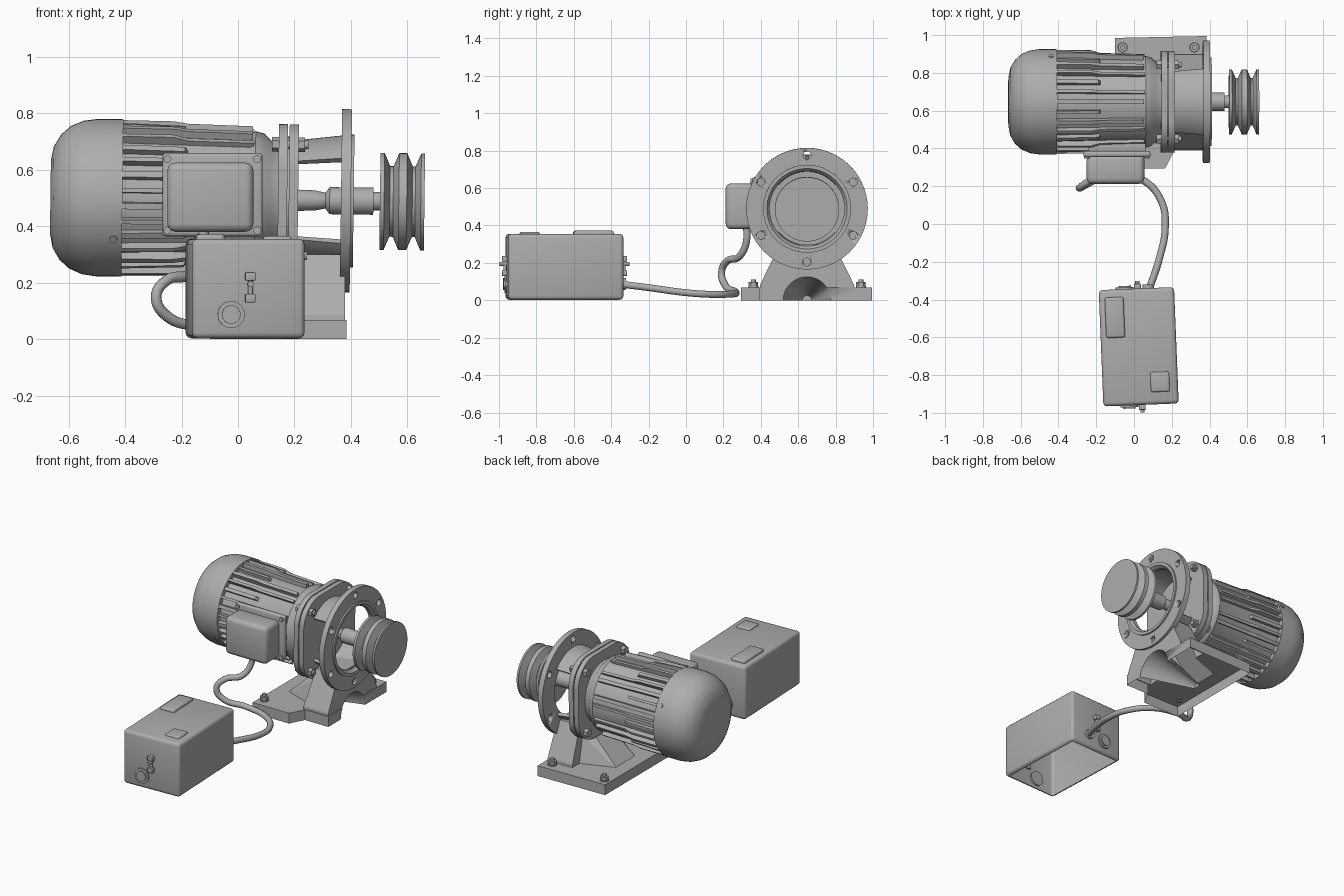
import bpy, bmesh, math
from mathutils import Vector, Matrix

if "Cube" in bpy.data.objects:
    bpy.data.objects.remove(bpy.data.objects["Cube"])

AY, AZ = 0.647, 0.491          # motor axis, parallel to x
grey = bpy.data.materials.new("machine_grey")
grey.use_nodes = True
grey.diffuse_color = (0.42, 0.42, 0.42, 1)
grey.node_tree.nodes["Principled BSDF"].inputs["Base Color"].default_value = grey.diffuse_color


def finish(name, bm, smooth=True):
    bmesh.ops.recalc_face_normals(bm, faces=bm.faces)
    mesh = bpy.data.meshes.new(name)
    bm.to_mesh(mesh)
    bm.free()
    ob = bpy.data.objects.new(name, mesh)
    bpy.context.collection.objects.link(ob)
    mesh.materials.append(grey)
    if smooth:
        bpy.ops.object.select_all(action='DESELECT')
        bpy.context.view_layer.objects.active = ob
        ob.select_set(True)
        bpy.ops.object.shade_smooth_by_angle(angle=math.radians(35))
    return ob


def lathe(name, profile, closed=False, start=0, sweep=math.tau, steps=56):
    """Turn (x, radius) points around the motor axis."""
    bm = bmesh.new()
    centre = Vector((0, AY, AZ))
    turn = Matrix.Rotation(start, 3, 'X')
    vs = [bm.verts.new(centre + turn @ Vector((x, 0, r))) for x, r in profile]
    edges = [bm.edges.new(p) for p in zip(vs, vs[1:])]
    if closed:
        edges.append(bm.edges.new((vs[-1], vs[0])))
    bmesh.ops.spin(bm, geom=vs + edges, cent=centre, axis=(1, 0, 0), angle=sweep, steps=steps)
    bmesh.ops.remove_doubles(bm, verts=bm.verts, dist=0.0005)
    bmesh.ops.holes_fill(bm, edges=bm.edges, sides=0)
    return finish(name, bm)


def box(name, centre, size, bevel=0.0, turn=0.0):
    bm = bmesh.new()
    bmesh.ops.create_cube(bm, size=1, matrix=Matrix.Diagonal((*size, 1)))
    if bevel:
        bmesh.ops.bevel(bm, geom=bm.edges[:], offset=bevel, segments=3, profile=0.5, affect='EDGES')
    bm.transform(Matrix.Translation(centre) @ Matrix.Rotation(turn, 4, 'Z'))
    return finish(name, bm)


def rod(name, centre, axis, r, depth, sides=20, r2=None):
    bm = bmesh.new()
    rot = Vector(axis).to_track_quat('Z', 'Y').to_matrix().to_4x4()
    bmesh.ops.create_cone(bm, cap_ends=True, segments=sides, radius1=r, depth=depth,
                          radius2=r if r2 is None else r2, matrix=Matrix.Translation(centre) @ rot)
    return finish(name, bm)


def prism(name, outline, push):
    bm = bmesh.new()
    face = bm.faces.new([bm.verts.new(p) for p in outline])
    new = bmesh.ops.extrude_face_region(bm, geom=[face])["geom"]
    bmesh.ops.translate(bm, vec=push, verts=[v for v in new if isinstance(v, bmesh.types.BMVert)])
    return finish(name, bm)


def hull(name, points):
    bm = bmesh.new()
    bmesh.ops.convex_hull(bm, input=[bm.verts.new(p) for p in points])
    return finish(name, bm, False)


def combine(ob, other, operation='DIFFERENCE'):
    mod = ob.modifiers.new("combine", 'BOOLEAN')
    mod.operation, mod.object, mod.solver = operation, other, 'EXACT'
    bpy.context.view_layer.objects.active = ob
    bpy.ops.object.modifier_apply(modifier=mod.name)
    bpy.data.objects.remove(other)


def open_bottom(ob):
    """Leave a hollow shell by removing the lowest flat faces."""
    bm = bmesh.new()
    bm.from_mesh(ob.data)
    low = min(v.co.z for v in bm.verts) + 0.001
    bmesh.ops.delete(bm, geom=[f for f in bm.faces if all(v.co.z < low for v in f.verts)], context='FACES')
    bm.to_mesh(ob.data)
    bm.free()


# Fan cowl, motor core and end bell
drive = [lathe("fan_cowl", [(-0.665, 0), (-0.665, 0.13), (-0.655, 0.18), (-0.63, 0.222), (-0.595, 0.253),
                            (-0.55, 0.272), (-0.5, 0.279), (-0.41, 0.279), (-0.41, 0)]),
         lathe("motor_core", [(-0.42, 0), (-0.42, 0.247), (0.04, 0.235), (0.06, 0.243), (0.09, 0.235),
                              (0.115, 0.21), (0.15, 0.2), (0.15, 0)])]
for a in (1.04, 4.16):
    drive.append(rod("cowl_screw", (-0.44, AY + 0.278 * math.sin(a), AZ + 0.278 * math.cos(a)),
                     (0, math.sin(a), math.cos(a)), 0.014, 0.012, 12))

# Cooling fins, some of them short
bm = bmesh.new()
count = 30
for i in range(count):
    spin = Matrix.Translation((0, AY, AZ)) @ Matrix.Rotation(math.tau * i / count, 4, 'X')
    half = 0.008 if i % 2 else 0.011
    end, tail = (0.055, 0.253) if i % 2 else (0.05, 0.26)
    side = [(-0.415, 0.22), (-0.415, 0.276), (-0.23, 0.274), (-0.18, tail + 0.006), (end, tail), (end, 0.22)]
    if i % 3 == 1:
        side = [(-0.415, 0.22), (-0.415, 0.27), (-0.19, 0.262), (-0.17, 0.22)]
    vs = [[bm.verts.new(spin @ Vector((x, s * half, r))) for x, r in side] for s in (-1, 1)]
    bm.faces.new(vs[0])
    bm.faces.new(vs[1])
    for k in range(len(side)):
        bm.faces.new((vs[0][k - 1], vs[0][k], vs[1][k], vs[1][k - 1]))
drive.append(finish("cooling_fins", bm, False))

# Two rounded square coupling plates with corner bolts
outline = []
for q in range(4):
    mid = math.pi / 4 + q * math.pi / 2
    cy, cz = (math.copysign(0.107, f(mid)) for f in (math.cos, math.sin))
    for k in range(11):
        a = q * math.pi / 2 + k * math.pi / 20
        outline.append((AY + cy + 0.162 * math.cos(a), AZ + cz + 0.162 * math.sin(a)))
for name, x, thick in (("motor_plate", 0.142, 0.032), ("gear_plate", 0.18, 0.033)):
    drive.append(prism(name, [(x, y, z) for y, z in outline], (thick, 0, 0)))
drive.append(lathe("plate_spigot", [(0.165, 0), (0.165, 0.225), (0.185, 0.225), (0.185, 0)]))
for sy in (-1, 1):
    for sz in (-1, 1):
        y, z = AY + 0.197 * sy, AZ + 0.197 * sz
        drive += [rod("plate_bolt", (0.185, y, z), (1, 0, 0), 0.015, 0.125, 14),
                  rod("bolt_head", (0.13, y, z), (1, 0, 0), 0.026, 0.025, 6),
                  rod("bolt_nut", (0.223, y, z), (1, 0, 0), 0.026, 0.024, 6)]

# Lantern: upper and lower walls, open at both sides
for name, mid in (("lantern_top", 0), ("lantern_bottom", math.pi)):
    drive.append(lathe(name, [(0.2, 0.195), (0.2, 0.212), (0.37, 0.232), (0.37, 0.21)], True,
                       mid - 0.86, 1.72, 20))

# Output flange ring with a raised lip and bolt holes
ring = lathe("output_flange", [(0.365, 0.2), (0.365, 0.325), (0.4, 0.325), (0.4, 0.235),
                               (0.41, 0.235), (0.41, 0.215), (0.39, 0.2)], True)
for k in range(6):
    a = k * math.pi / 3
    combine(ring, rod("hole_cutter", (0.385, AY + 0.285 * math.sin(a), AZ + 0.285 * math.cos(a)),
                      (1, 0, 0), 0.021, 0.2))
drive.append(ring)

# Shaft and double groove pulley
drive += [lathe("output_shaft", [(0.19, 0), (0.19, 0.038), (0.27, 0.036), (0.31, 0.028), (0.325, 0.048),
                                 (0.48, 0.048), (0.48, 0.033), (0.52, 0.033), (0.52, 0)]),
          lathe("pulley", [(0.503, 0), (0.503, 0.172), (0.518, 0.172), (0.538, 0.125), (0.55, 0.125),
                           (0.57, 0.172), (0.598, 0.172), (0.618, 0.125), (0.628, 0.125),
                           (0.648, 0.172), (0.661, 0.172), (0.661, 0)])]

# The whole drive line leans slightly down towards the pulley
pivot = Matrix.Translation((0.3, AY, AZ))
lean = pivot @ Matrix.Rotation(math.radians(0.75), 4, 'Y') @ pivot.inverted()
for part in drive:
    part.data.transform(lean)

# Foot: hollow casting of plate, pedestal and gusset, with a tapering tunnel beneath
foot = prism("foot", [(x, y, 0) for x, y in (
    (-0.1, 0.295), (0.165, 0.295), (0.215, 0.39), (0.385, 0.39), (0.385, 0.995), (-0.1, 0.985))],
    (0, 0, 0.068))
combine(foot, hull("pedestal", [(x, y, z) for x0, z, w in (
    (0.2, 0.02, 0.255), (0.2, 0.085, 0.25), (0.21, 0.2, 0.19), (0.22, 0.3, 0.145))
    for x in (x0, 0.38) for y in (AY - w, AY + w)]), 'UNION')
combine(foot, hull("gusset", [(x, AY + s * w, z) for s in (-1, 1) for x, w, z in (
    (-0.03, 0.1, 0.05), (0.24, 0.2, 0.05), (0.24, 0.13, 0.25), (0.16, 0.08, 0.23))]), 'UNION')
combine(foot, rod("tunnel_cutter", (0.22, AY, 0), (1, 0, 0), 0.025, 0.36, 32, 0.132))
open_bottom(foot)
for x, y in ((-0.06, 0.36), (-0.06, 0.935), (0.32, 0.935)):
    rod("foot_washer", (x, y, 0.071), (0, 0, 1), 0.027, 0.01)
    rod("foot_nut", (x, y, 0.085), (0, 0, 1), 0.026, 0.025, 6)
    rod("foot_stud", (x, y, 0.085), (0, 0, 1), 0.013, 0.055, 12)

# Terminal box on the motor flank
box("terminal_neck", (-0.09, 0.4, 0.512), (0.3, 0.05, 0.22))
box("terminal_base", (-0.09, 0.37, 0.512), (0.355, 0.032, 0.295), 0.012)
box("terminal_lid", (-0.098, 0.29, 0.503), (0.305, 0.155, 0.245), 0.028)
for x in (-0.25, 0.068):
    for z in (0.385, 0.638):
        rod("lid_screw", (x, 0.352, z), (0, 1, 0), 0.014, 0.012, 12)

# Control box, an open shell turned slightly, with its fittings
turn = math.radians(2.3)
origin = Vector((0.025, -0.65, 0))
spun = Matrix.Translation(origin) @ Matrix.Rotation(turn, 4, 'Z')
open_bottom(box("control_box", origin + Vector((0, 0, 0.179)), (0.399, 0.616, 0.352), 0.02, turn))
box("long_cover", spun @ Vector((-0.12, 0.16, 0.357)), (0.1, 0.215, 0.03), 0.012, turn)
box("small_cover", spun @ Vector((0.105, -0.19, 0.354)), (0.1, 0.105, 0.022), 0.009, turn)
for s in (-1, 1):
    out = Vector((-s * math.sin(turn), s * math.cos(turn), 0))
    rod("knob_rim", spun @ Vector((-0.062, s * 0.308, 0.087)), out, 0.048, 0.02, 24)
    rod("knob", spun @ Vector((-0.062, s * 0.313, 0.087)), out, 0.033, 0.024, 24)
    rod("latch_stem", spun @ Vector((0.006, s * 0.318, 0.18)), (0, 0, 1), 0.009, 0.1, 12)
    for z, w in ((0.222, 0.036), (0.145, 0.036)):
        box("latch_block", spun @ Vector((0.006, s * 0.317, z)), (w, 0.036, 0.03), 0.004, turn)
    rod("latch_pin", spun @ Vector((0.006, s * 0.328, 0.195)), out, 0.011, 0.04, 12)

# Cable from terminal box to control box
path = [(-0.12, 0.325, 0.4), (-0.13, 0.32, 0.3), (-0.17, 0.28, 0.23), (-0.25, 0.22, 0.21),
        (-0.29, 0.19, 0.15), (-0.25, 0.21, 0.08), (-0.13, 0.265, 0.045), (0.05, 0.23, 0.033),
        (0.145, 0.12, 0.032), (0.165, -0.02, 0.043), (0.135, -0.18, 0.065), (0.075, -0.36, 0.088)]
curve = bpy.data.curves.new("cable", 'CURVE')
curve.dimensions = '3D'
curve.bevel_depth, curve.bevel_resolution, curve.resolution_u = 0.019, 3, 8
curve.use_fill_caps = True
spline = curve.splines.new('BEZIER')
spline.bezier_points.add(len(path) - 1)
for point, co in zip(spline.bezier_points, path):
    point.co = co
    point.handle_left_type = point.handle_right_type = 'AUTO'
curve.materials.append(grey)
bpy.context.collection.objects.link(bpy.data.objects.new("cable", curve))
rod("cable_gland", (0.075, -0.34, 0.088), (0, 1, 0), 0.03, 0.04)
